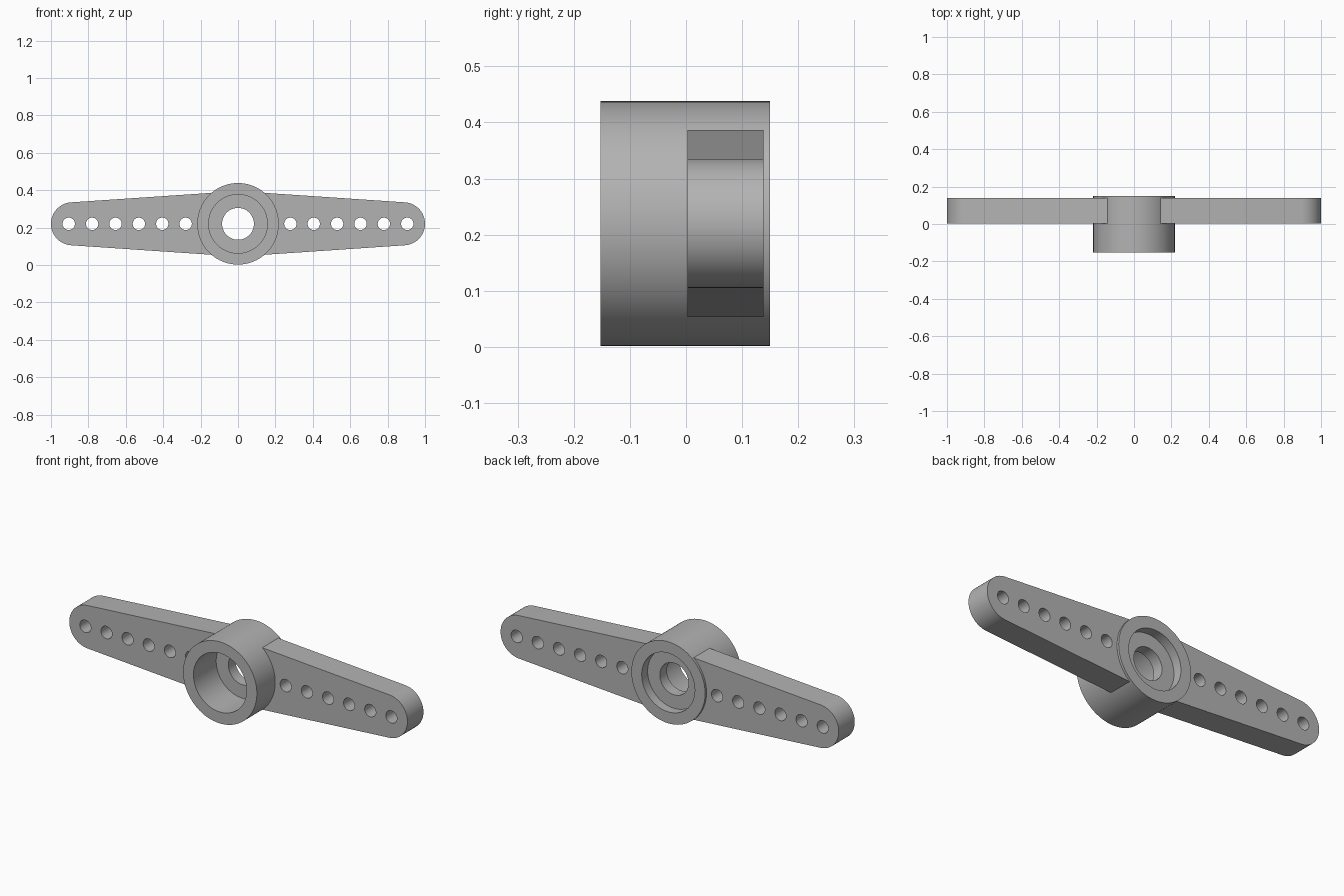
import bpy
import bmesh
from math import cos, sin, pi, radians, sqrt
from mathutils import Matrix, Vector

if "Cube" in bpy.data.objects:
    bpy.data.objects.remove(bpy.data.objects["Cube"])

CENTER_Z = 0.22
GREY = (0.45, 0.45, 0.45, 1)

plastic = bpy.data.materials.new("grey_plastic")
plastic.use_nodes = True
plastic.diffuse_color = GREY
plastic.node_tree.nodes["Principled BSDF"].inputs["Base Color"].default_value = GREY


def arc(cx, radius, start, end, steps):
    """Points on an arc around (cx, 0), angles in degrees."""
    angles = [radians(start + (end - start) * i / steps) for i in range(steps + 1)]
    return [(cx + radius * cos(a), radius * sin(a)) for a in angles]


def finish(obj):
    obj.data.materials.clear()
    obj.data.materials.append(plastic)
    bpy.ops.object.select_all(action="DESELECT")
    obj.select_set(True)
    bpy.context.view_layer.objects.active = obj
    bpy.ops.object.shade_smooth_by_angle(angle=radians(30))


def make_hub():
    # Closed (radius, y) section: outer wall, back recess, centre hole, front socket
    section = [(0.218, -0.152), (0.218, 0.15), (0.157, 0.15), (0.157, 0.1),
               (0.085, 0.1), (0.085, 0.04), (0.157, 0.04), (0.157, -0.152)]
    bm = bmesh.new()
    verts = [bm.verts.new((r, y, 0)) for r, y in section]
    edges = [bm.edges.new((verts[i - 1], verts[i])) for i in range(len(verts))]
    bmesh.ops.spin(bm, geom=verts + edges, cent=(0, 0, 0), axis=(0, 1, 0),
                   angle=2 * pi, steps=96, use_duplicate=False)
    bmesh.ops.remove_doubles(bm, verts=bm.verts, dist=0.0005)
    bmesh.ops.recalc_face_normals(bm, faces=bm.faces)
    mesh = bpy.data.meshes.new("hub")
    bm.to_mesh(mesh)
    bm.free()
    hub = bpy.data.objects.new("hub", mesh)
    bpy.context.collection.objects.link(hub)
    hub.location.z = CENTER_Z
    finish(hub)


def make_arm(name, side):
    # Tapered outline with a round tip; the root ends inside the hub wall
    outline = arc(0.885, 0.115, -86, 86, 40) + arc(0, 0.2, 57, -57, 24)
    holes = [arc(0.28 + 0.125 * i, 0.033, 0, 352.5, 47) for i in range(6)]
    curve = bpy.data.curves.new(name, "CURVE")
    curve.dimensions = "2D"
    curve.fill_mode = "BOTH"
    curve.extrude = 0.0675
    for loop in [outline] + holes:
        spline = curve.splines.new("POLY")
        spline.points.add(len(loop) - 1)
        for point, (x, y) in zip(spline.points, loop):
            point.co = (side * x, y, 0, 1)
        spline.use_cyclic_u = True
    shape = bpy.data.objects.new(name + "_outline", curve)
    bpy.context.collection.objects.link(shape)

    # Turn the filled outline into a clean upright mesh
    bpy.context.view_layer.update()
    mesh = bpy.data.meshes.new_from_object(
        shape.evaluated_get(bpy.context.evaluated_depsgraph_get()))
    bpy.data.objects.remove(shape)
    bm = bmesh.new()
    bm.from_mesh(mesh)
    bmesh.ops.remove_doubles(bm, verts=bm.verts, dist=0.0002)
    bmesh.ops.rotate(bm, verts=bm.verts, matrix=Matrix.Rotation(pi / 2, 3, "X"))
    bmesh.ops.recalc_face_normals(bm, faces=bm.faces)
    bm.to_mesh(mesh)
    bm.free()
    mesh.name = name
    arm = bpy.data.objects.new(name, mesh)
    bpy.context.collection.objects.link(arm)
    arm.location = (0, 0.0705, CENTER_Z)
    finish(arm)


make_hub()
make_arm("left_arm", 1)
make_arm("right_arm", -1)
